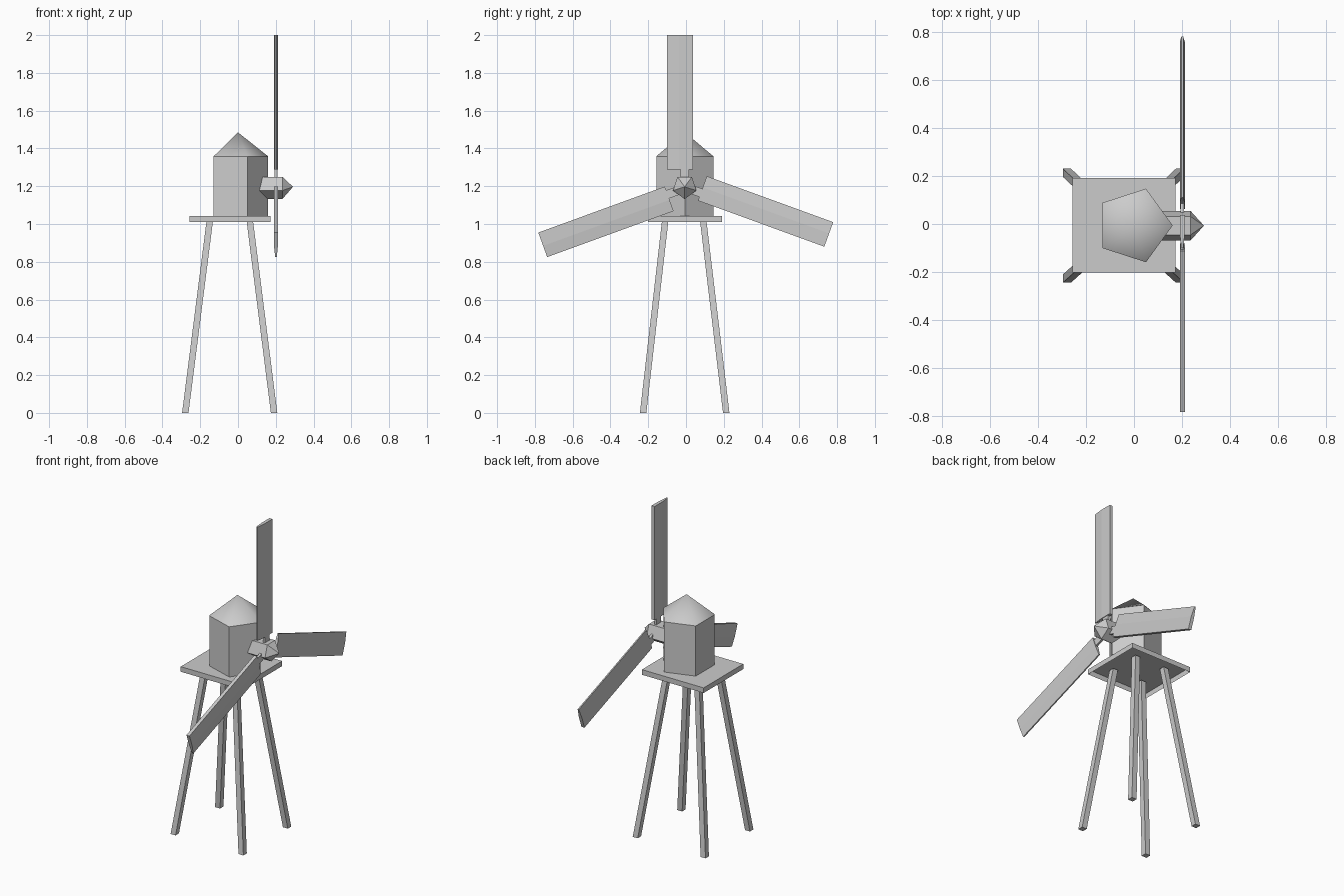
import bpy, bmesh
from math import sin, cos, pi, radians
from mathutils import Matrix, Vector

if "Cube" in bpy.data.objects:
    bpy.data.objects.remove(bpy.data.objects["Cube"])

CY = -0.006                            # tower centre in y
HUB = Vector((0.0, -0.007, 1.197))     # rotor axis


def make(name, verts, faces):
    me = bpy.data.meshes.new(name)
    me.from_pydata([tuple(v) for v in verts], [], faces)
    bm = bmesh.new()
    bm.from_mesh(me)
    bmesh.ops.recalc_face_normals(bm, faces=bm.faces)
    bm.to_mesh(me)
    bm.free()
    ob = bpy.data.objects.new(name, me)
    bpy.context.collection.objects.link(ob)
    return ob


def loft(name, a, b, cap_a=True, cap_b=True):
    """Skin between two matching rings of points."""
    n = len(a)
    faces = [(i, (i + 1) % n, n + (i + 1) % n, n + i) for i in range(n)]
    if cap_a:
        faces.append(tuple(range(n)))
    if cap_b:
        faces.append(tuple(range(n, 2 * n)))
    return make(name, list(a) + list(b), faces)


def cone(name, ring, tip, smooth=False):
    n = len(ring)
    ob = make(name, list(ring) + [tip],
              [(i, (i + 1) % n, n) for i in range(n)] + [tuple(range(n))])
    if smooth:
        for p in ob.data.polygons:
            p.use_smooth = len(p.vertices) == 3
    return ob


def rect(x0, x1, y0, y1, z):
    return [(x0, y0, z), (x1, y0, z), (x1, y1, z), (x0, y1, z)]


# Platform: shallow tray, open underneath
loft("platform", rect(-0.256, 0.172, -0.201, 0.191, 1.01),
     rect(-0.256, 0.172, -0.201, 0.191, 1.042), cap_a=False)

# Four splayed legs with level feet
w = 0.017
for side, bx, tx in (("left", -0.279, -0.147), ("right", 0.191, 0.060)):
    for end, by, ty in (("front", -0.227, -0.108), ("back", 0.213, 0.089)):
        loft(f"{end}_{side}_leg",
             rect(bx - w, bx + w, by - w, by + w, 0.0),
             rect(tx - w, tx + w, ty - w, ty + w, 1.036))

# Five-sided house with a smooth pointed roof


def house_ring(r, z):
    return [(r * cos(i * 2 * pi / 5), CY + r * sin(i * 2 * pi / 5), z) for i in range(5)]


loft("house", house_ring(0.159, 1.042), house_ring(0.159, 1.357), cap_b=False)
cone("roof", house_ring(0.161, 1.357), (0, CY, 1.485), smooth=True)

# Five-sided rotor shaft and pointed nose


def hub_ring(x, r=0.065):
    return [HUB + Vector((x, r * sin(i * 2 * pi / 5), -r * cos(i * 2 * pi / 5)))
            for i in range(5)]


loft("rotor_shaft", hub_ring(0.09), hub_ring(0.235))
cone("rotor_nose", hub_ring(0.235), HUB + Vector((0.291, 0, 0)))

# Blades: flat boards thinned toward one long edge, each on a short stem
BX = 0.201
section = [(0.0105, 0.045), (0.0105, -0.03), (0.004, -0.093),
           (-0.004, -0.093), (-0.0105, -0.03), (-0.0105, 0.045)]
for label, angle, dy, dz in (("upper", 0, 0, 0), ("front", 110, -0.005, -0.01),
                             ("back", -110, 0, 0)):
    m = Matrix.Translation(HUB + Vector((BX, dy, dz))) @ Matrix.Rotation(radians(angle), 4, 'X')
    loft(f"{label}_blade", [m @ Vector((x, y, 0.091)) for x, y in section],
         [m @ Vector((x, y, 0.803)) for x, y in section])
    loft(f"{label}_blade_stem",
         [m @ Vector(p) for p in rect(-0.007, 0.007, -0.022, 0.024, 0.03)],
         [m @ Vector(p) for p in rect(-0.007, 0.007, -0.022, 0.024, 0.095)])
